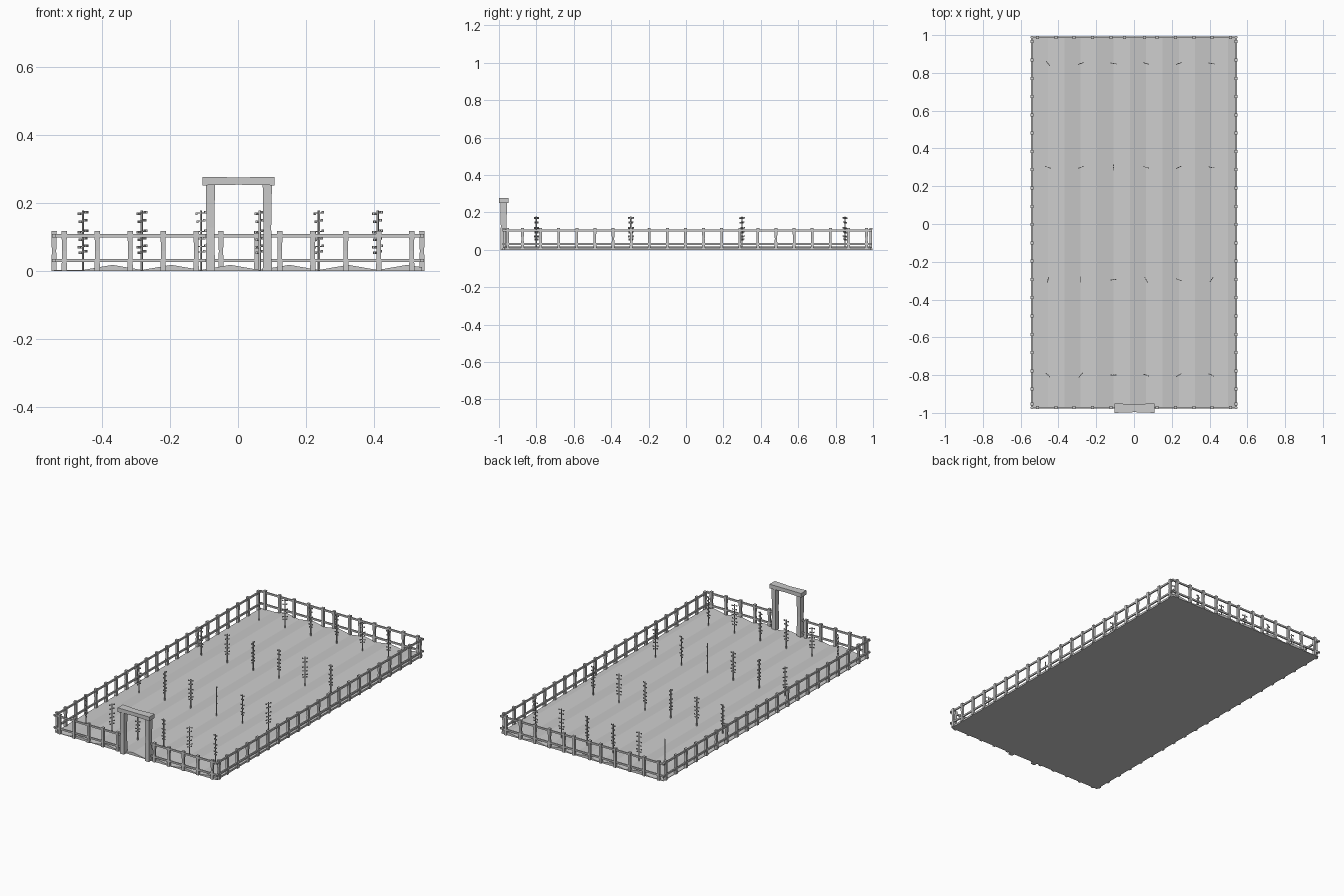
import bpy, bmesh, math
from mathutils import Matrix, Vector

old = bpy.data.objects.get("Cube")
if old:
    bpy.data.objects.remove(old)

grey = bpy.data.materials.new("plain_grey")
grey.use_nodes = True
COLOUR = (0.6, 0.6, 0.6, 1)
grey.diffuse_color = COLOUR
grey.node_tree.nodes["Principled BSDF"].inputs["Base Color"].default_value = COLOUR


def finish(name, bm):
    bmesh.ops.recalc_face_normals(bm, faces=bm.faces)
    mesh = bpy.data.meshes.new(name)
    bm.to_mesh(mesh)
    bm.free()
    mesh.materials.append(grey)
    ob = bpy.data.objects.new(name, mesh)
    bpy.context.collection.objects.link(ob)
    return ob


def box(bm, centre, size, angle=0.0, pivot=(0, 0, 0)):
    m = (Matrix.Translation(pivot) @ Matrix.Rotation(angle, 4, 'Z')
         @ Matrix.Translation(centre) @ Matrix.Diagonal((*size, 1)))
    return bmesh.ops.create_cube(bm, size=1, matrix=m)["verts"]


def waisted(bm, centre, size, axis, waist):
    """Box with a narrower middle ring, like a hand-hewn beam."""
    verts = box(bm, centre, size)
    edges = {e for v in verts for e in v.link_edges
             if abs((e.verts[0].co - e.verts[1].co)[axis]) > size[axis] * 0.9}
    cut = bmesh.ops.subdivide_edges(bm, edges=list(edges), cuts=1, use_grid_fill=True)
    c = Vector(centre)
    for v in {g for g in cut["geom_inner"] if isinstance(g, bmesh.types.BMVert)}:
        v.co = c + (v.co - c) * waist


# Ploughed ground: flat strip on the left, then ridges between planting rows
ROWS = [-0.455 + 0.173 * i for i in range(6)]
profile = [(-0.54, 0), (-0.54, 0.003)]
for x in ROWS:
    profile += [(x, 0.003), (x + 0.0865, 0.018)]
profile += [(0.54, 0.011), (0.54, 0)]
bm = bmesh.new()
face = bm.faces.new([bm.verts.new((x, -0.972, z)) for x, z in profile])
ext = bmesh.ops.extrude_face_region(bm, geom=[face])["geom"]
bmesh.ops.translate(bm, vec=(0, 1.96, 0),
                    verts=[v for v in ext if isinstance(v, bmesh.types.BMVert)])
finish("ploughed_ground", bm)

# Fence lines
FRONT, BACK, SIDE = -0.972, 0.988, 0.54
POST = (0.016, 0.016, 0.117)
outer = [s * (0.51 - 0.0968 * i) for s in (-1, 1) for i in range(5)]
side_y = [0.965 - 0.0968 * i for i in range(20)] + [-0.953]
fences = {
    "front_fence_posts": [(x, FRONT) for x in outer],
    "back_fence_posts": [(x, BACK) for x in outer + [-0.05, 0.055]],
    "left_fence_posts": [(SIDE, y) for y in side_y],
    "right_fence_posts": [(-SIDE, y) for y in side_y],
}
for name, spots in fences.items():
    bm = bmesh.new()
    for x, y in spots:
        waisted(bm, (x, y, POST[2] / 2), POST, 2, 0.8)
    finish(name, bm)

bm = bmesh.new()
for z in (0.031, 0.104):
    for s in (-1, 1):
        box(bm, (s * SIDE, 0.007, z), (0.008, 1.975, 0.010))
        box(bm, (s * 0.322, FRONT, z), (0.452, 0.008, 0.010))
    box(bm, (0, BACK, z), (1.096, 0.008, 0.010))
finish("fence_rails", bm)

# Gateway
bm = bmesh.new()
for x in (-0.081, 0.086):
    waisted(bm, (x, -0.975, 0.127), (0.027, 0.036, 0.254), 2, 0.85)
finish("gate_posts", bm)
bm = bmesh.new()
waisted(bm, (0.002, -0.975, 0.264), (0.211, 0.050, 0.025), 0, 0.85)
finish("gate_lintel", bm)

# Vines: a thin stake with flat side twigs ending in buds, each row turned its own way
ANGLES = {
    0.85: (-50, 20, -10, -15, 20, -10),
    0.30: (-20, 20, 88, -15, 25, -10),
    -0.295: (75, 88, 8, -60, -20, 55),
    -0.80: (-45, 50, 0, -20, 30, -25),
}
TWIGS = (0.056, 0.072, 0.094, 0.116, 0.147, 0.170)
stakes, twigs = bmesh.new(), bmesh.new()
for y, turns in ANGLES.items():
    for x, turn in zip(ROWS, turns):
        a, at = math.radians(turn), (x, y, 0)
        box(stakes, (0, 0, 0.089), (0.005, 0.005, 0.178), a, at)
        for i, z in enumerate(TWIGS):
            reach = 0.013 if i % 2 else 0.010
            box(twigs, (0, 0, z), (2 * reach, 0.002, 0.003), a, at)
            for s in (-1, 1):
                box(twigs, (s * reach, 0, z + 0.002 * s), (0.006, 0.004, 0.007), a, at)
finish("vine_stakes", stakes)
finish("vine_twigs", twigs)
